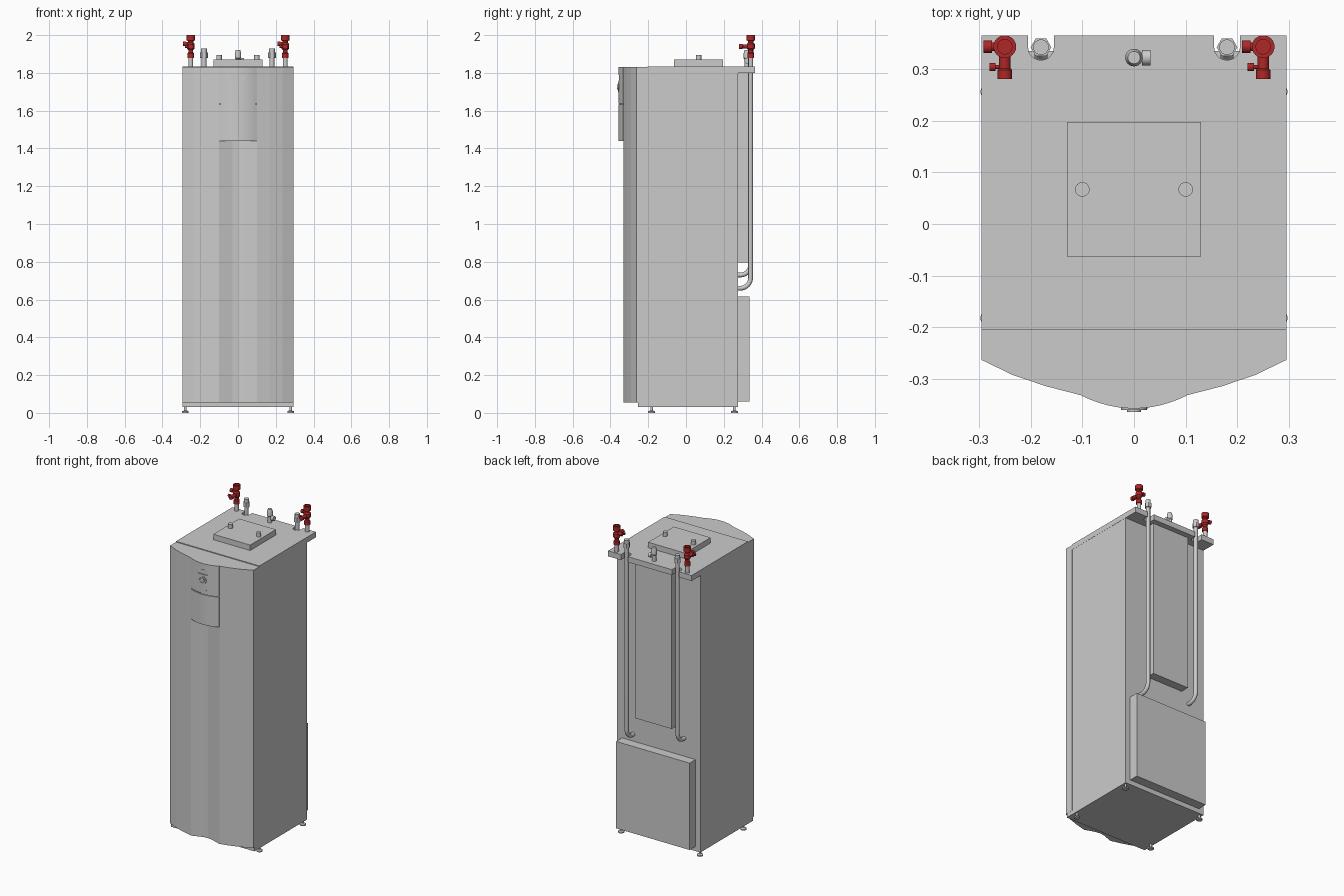
import bpy, bmesh, math
from mathutils import Vector

if "Cube" in bpy.data.objects:
    bpy.data.objects.remove(bpy.data.objects["Cube"])

red = bpy.data.materials.new("valve_red")
red.diffuse_color = (0.42, 0.02, 0.02, 1)
red.use_nodes = True
red.node_tree.nodes["Principled BSDF"].inputs["Base Color"].default_value = red.diffuse_color


def finish(name, bm, smooth=False, mat=None):
    bmesh.ops.recalc_face_normals(bm, faces=bm.faces[:])
    me = bpy.data.meshes.new(name)
    bm.to_mesh(me)
    bm.free()
    ob = bpy.data.objects.new(name, me)
    bpy.context.collection.objects.link(ob)
    if mat:
        me.materials.append(mat)
    if smooth:
        bpy.ops.object.select_all(action='DESELECT')
        ob.select_set(True)
        bpy.context.view_layer.objects.active = ob
        bpy.ops.object.shade_smooth_by_angle(angle=math.radians(35))
    return ob


def prism(name, pts, z0, z1):
    bm = bmesh.new()
    lo = [bm.verts.new((x, y, z0)) for x, y in pts]
    hi = [bm.verts.new((x, y, z1)) for x, y in pts]
    bm.faces.new(lo)
    bm.faces.new(hi)
    n = len(pts)
    for i in range(n):
        j = (i + 1) % n
        bm.faces.new((lo[i], lo[j], hi[j], hi[i]))
    return finish(name, bm)


def box(name, x0, x1, y0, y1, z0, z1):
    return prism(name, [(x0, y0), (x1, y0), (x1, y1), (x0, y1)], z0, z1)


def lathe(name, prof, loc, axis=(0, 0, 1), n=24, mat=None):
    """Spin (radius, height) points around an axis; radius 0 closes an end."""
    rot = Vector((0, 0, 1)).rotation_difference(Vector(axis))
    bm = bmesh.new()
    rings = []
    for r, h in prof:
        count = n if r > 0 else 1
        rings.append([bm.verts.new(Vector(loc) + rot @ Vector(
            (r * math.cos(math.tau * i / n), r * math.sin(math.tau * i / n), h)))
            for i in range(count)])
    for a, b in zip(rings, rings[1:]):
        for i in range(n):
            quad = [a[i % len(a)], a[(i + 1) % n % len(a)],
                    b[(i + 1) % n % len(b)], b[i % len(b)]]
            bm.faces.new(list(dict.fromkeys(quad)))
    return finish(name, bm, n > 8, mat)


def cyl(name, r, length, loc, axis=(0, 0, 1), n=24, mat=None):
    return lathe(name, [(0, 0), (r, 0), (r, length), (0, length)], loc, axis, n, mat)


def mirrored(half):
    """Complete a left-to-right outline from its x <= 0 half."""
    return half + [(-x, y) for x, y in reversed(half) if x < 0]


def cut(ob, cutter):
    m = ob.modifiers.new("cut", 'BOOLEAN')
    m.object = cutter
    m.solver = 'EXACT'
    cutter.hide_render = True
    cutter.hide_viewport = True


# Cabinet and wavy front cover
box("cabinet", -0.294, 0.294, -0.255, 0.275, 0.03, 1.81)
prism("front_cover", mirrored([(-0.295, -0.205), (-0.295, -0.263), (-0.235, -0.292),
      (-0.17, -0.314), (-0.1, -0.332), (-0.065, -0.32), (-0.03, -0.308), (0, -0.304)]),
      0.055, 1.83)

# Control panel and flap, both bowed outward
arc = [(-0.1 + 0.2 * i / 12, -0.357 + 0.024 * (1 - i / 6) ** 2) for i in range(13)]
back = [(0.1, -0.322), (0, -0.295), (-0.1, -0.322)]
panel = prism("control_panel", arc + back, 1.638, 1.83)
prism("front_flap", arc + back, 1.44, 1.632)
prism("panel_gap_filler", [(x, y + 0.006) for x, y in arc] + back, 1.63, 1.64)
cut(panel, box("display_cutter", -0.036, 0.036, -0.4, -0.35, 1.76, 1.79))
lathe("control_knob", [(0, 0), (0.025, 0), (0.025, 0.008), (0.019, 0.008), (0.019, 0.005),
      (0.014, 0.005), (0.014, 0.012), (0, 0.012)], (0, -0.352, 1.725), (0, -1, 0))
cyl("indicator_light", 0.004, 0.004, (0.022, -0.354, 1.662), (0, -1, 0), 12)

# Top plate with two rounded pipe notches at the back
half = [(-0.295, -0.205), (-0.295, 0.365), (-0.205, 0.365)]
half += [(-0.18 + 0.025 * math.cos(a), 0.342 + 0.025 * math.sin(a))
         for a in (math.pi + math.pi * i / 10 for i in range(11))]
half += [(-0.155, 0.365)]
prism("top_plate", mirrored(half), 1.80, 1.835)

# Raised hatch with two knobs
box("top_hatch", -0.13, 0.13, -0.063, 0.197, 1.83, 1.87)
for x in (-0.1, 0.1):
    cyl("hatch_knob", 0.014, 0.028, (x, 0.067, 1.868))

# Rear boxes
box("rear_upper_box", -0.13, 0.13, 0.27, 0.33, 0.797, 1.80)
box("rear_lower_box", -0.26, 0.26, 0.27, 0.335, 0.06, 0.615)

# Rear pipes bending into the cabinet, with hexagonal fittings
for x, zb in ((-0.18, 0.73), (0.18, 0.66)):
    R = 0.055
    pts = [(x, 0.342, 1.90)]
    pts += [(x, 0.342 - R + R * math.cos(a), zb + R - R * math.sin(a))
            for a in (math.pi / 2 * i / 8 for i in range(9))]
    pts += [(x, 0.265, zb)]
    cu = bpy.data.curves.new("rear_pipe", 'CURVE')
    cu.dimensions = '3D'
    cu.bevel_depth = 0.0125
    cu.bevel_resolution = 4
    cu.use_fill_caps = True
    sp = cu.splines.new('POLY')
    sp.points.add(len(pts) - 1)
    for p, c in zip(sp.points, pts):
        p.co = (*c, 1)
    sp.use_smooth = True
    ob = bpy.data.objects.new("rear_pipe", cu)
    bpy.context.collection.objects.link(ob)
    bpy.ops.object.select_all(action='DESELECT')
    ob.select_set(True)
    bpy.context.view_layer.objects.active = ob
    bpy.ops.object.convert(target='MESH')
    cyl("pipe_nut", 0.02, 0.028, (x, 0.342, 1.88), n=6)
    cyl("pipe_end", 0.015, 0.024, (x, 0.342, 1.906))

# Central connector with side outlet
lathe("center_connector", [(0, 0), (0.013, 0), (0.013, 0.04), (0.017, 0.045), (0.017, 0.07),
      (0.012, 0.088), (0, 0.088)], (0, 0.322, 1.833))
cyl("connector_outlet", 0.008, 0.02, (0, 0.322, 1.865), (1, 0, 0))
cyl("connector_cap", 0.015, 0.017, (0.015, 0.322, 1.865), (1, 0, 0))

# Red valves on grey risers
for x in (-0.25, 0.25):
    y = 0.343
    cyl("valve_riser", 0.0125, 0.06, (x, y, 1.83))
    lathe("valve_body", [(0, 0), (0.018, 0), (0.018, 0.022), (0.013, 0.028), (0.013, 0.04),
          (0.021, 0.05), (0.021, 0.072), (0.014, 0.08), (0.014, 0.088), (0.022, 0.092),
          (0.022, 0.12), (0.014, 0.12), (0.014, 0.1), (0, 0.1)], (x, y, 1.88), mat=red)
    lathe("valve_front_arm", [(0, 0), (0.011, 0), (0.011, 0.042), (0.014, 0.045),
          (0.014, 0.062), (0, 0.062)], (x, y, 1.94), (0, -1, 0), mat=red)
    lathe("valve_side_arm", [(0, 0), (0.008, 0), (0.008, 0.025), (0.012, 0.025),
          (0.012, 0.041), (0, 0.041)], (x, y, 1.955), (-1, 0, 0), mat=red)
    lathe("valve_small_handle", [(0, 0), (0.004, 0), (0.004, 0.018), (0.008, 0.018),
          (0.008, 0.03), (0, 0.03)], (x, 0.304, 1.94), (-1, 0, 0), mat=red)

# Adjustable feet
for x in (-0.279, 0.279):
    for y in (-0.182, 0.256):
        lathe("foot", [(0, 0), (0.018, 0), (0.018, 0.008), (0.007, 0.013),
              (0.007, 0.035), (0, 0.035)], (x, y, 0))
